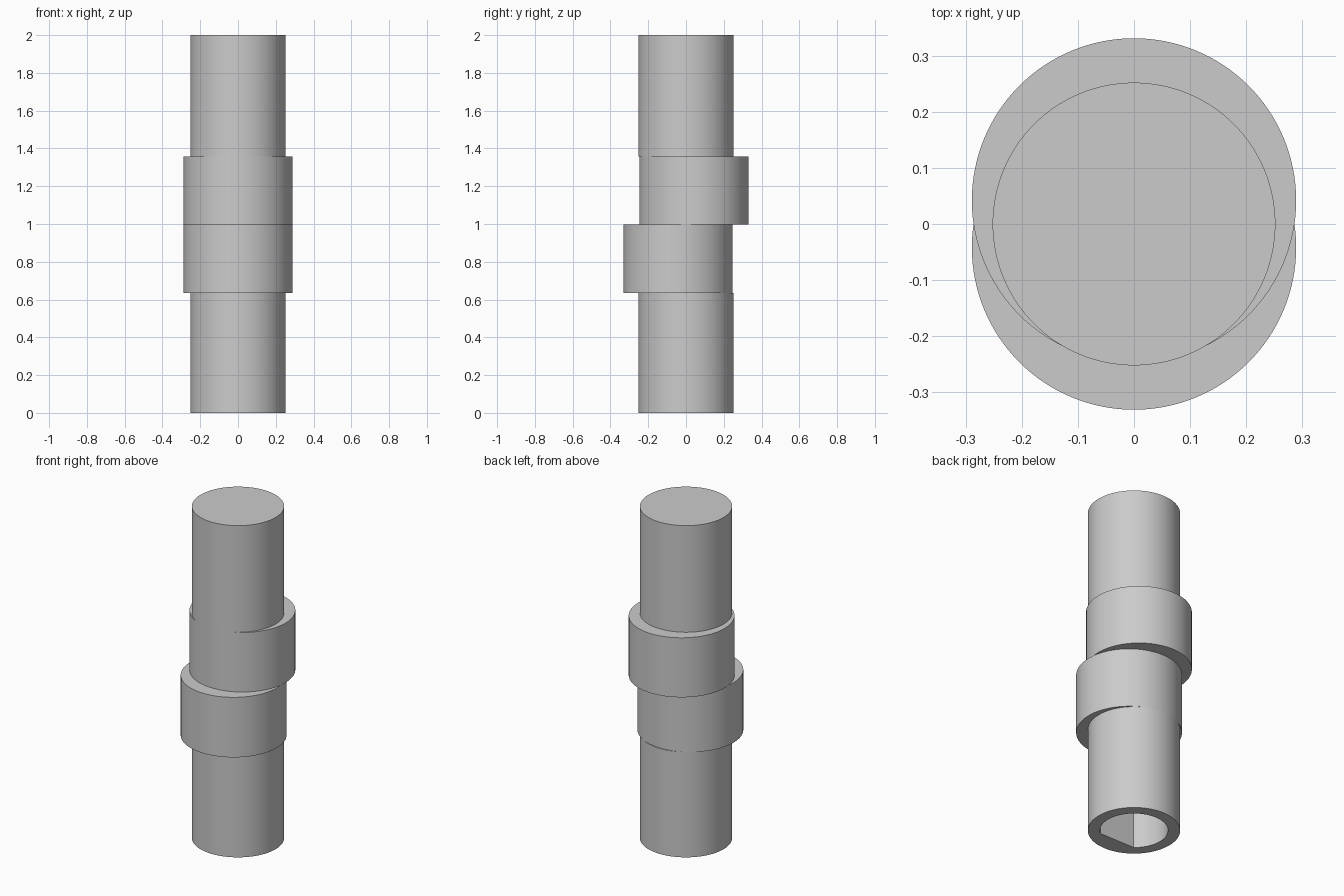
import bpy
import bmesh
import math

cube = bpy.data.objects.get("Cube")
if cube:
    bpy.data.objects.remove(cube, do_unlink=True)

SEGMENTS = 128
SHAFT_R, LOBE_R, BORE_R = 0.252, 0.289, 0.186
LOBE_OFFSET = 0.042
BORE_FLAT_Y = -0.143
BORE_DEPTH = 0.6
Z_LOW, Z_MID, Z_HIGH, Z_TOP = 0.636, 0.998, 1.357, 2.0

grey = bpy.data.materials.new("plain grey")
grey.use_nodes = True
color = (0.6, 0.6, 0.6, 1.0)
grey.diffuse_color = color
grey.node_tree.nodes["Principled BSDF"].inputs["Base Color"].default_value = color


def ring(radius, z, y_offset=0.0, flat_y=None):
    """Circle of points, optionally cut by a flat on the front side."""
    points = []
    for i in range(SEGMENTS):
        a = math.tau * i / SEGMENTS
        y = radius * math.sin(a) + y_offset
        if flat_y is not None:
            y = max(y, flat_y)
        points.append((radius * math.cos(a), y, z))
    return points


def loft(name, rings):
    """Skin consecutive rings and cap both ends."""
    bm = bmesh.new()
    loops = [[bm.verts.new(p) for p in r] for r in rings]
    for low, high in zip(loops, loops[1:]):
        for i in range(SEGMENTS):
            j = (i + 1) % SEGMENTS
            bm.faces.new((low[i], low[j], high[j], high[i]))
    bm.faces.new(list(reversed(loops[0])))
    bm.faces.new(loops[-1])
    bmesh.ops.recalc_face_normals(bm, faces=bm.faces)
    mesh = bpy.data.meshes.new(name)
    bm.to_mesh(mesh)
    bm.free()
    mesh.materials.append(grey)
    obj = bpy.data.objects.new(name, mesh)
    bpy.context.collection.objects.link(obj)
    bpy.ops.object.select_all(action="DESELECT")
    obj.select_set(True)
    bpy.context.view_layer.objects.active = obj
    bpy.ops.object.shade_smooth_by_angle(angle=math.radians(30))


# Lower shaft with a blind D-shaped bore
loft("lower_shaft", [
    ring(BORE_R, BORE_DEPTH, flat_y=BORE_FLAT_Y),
    ring(BORE_R, 0.0, flat_y=BORE_FLAT_Y),
    ring(SHAFT_R, 0.0),
    ring(SHAFT_R, Z_LOW),
])

# Two opposed eccentric lobes
for name, z0, z1, offset in (
    ("lower_lobe", Z_LOW, Z_MID, -LOBE_OFFSET),
    ("upper_lobe", Z_MID, Z_HIGH, LOBE_OFFSET),
):
    loft(name, [ring(LOBE_R, z0, offset), ring(LOBE_R, z1, offset)])

# Solid upper shaft
loft("upper_shaft", [ring(SHAFT_R, Z_HIGH), ring(SHAFT_R, Z_TOP)])
